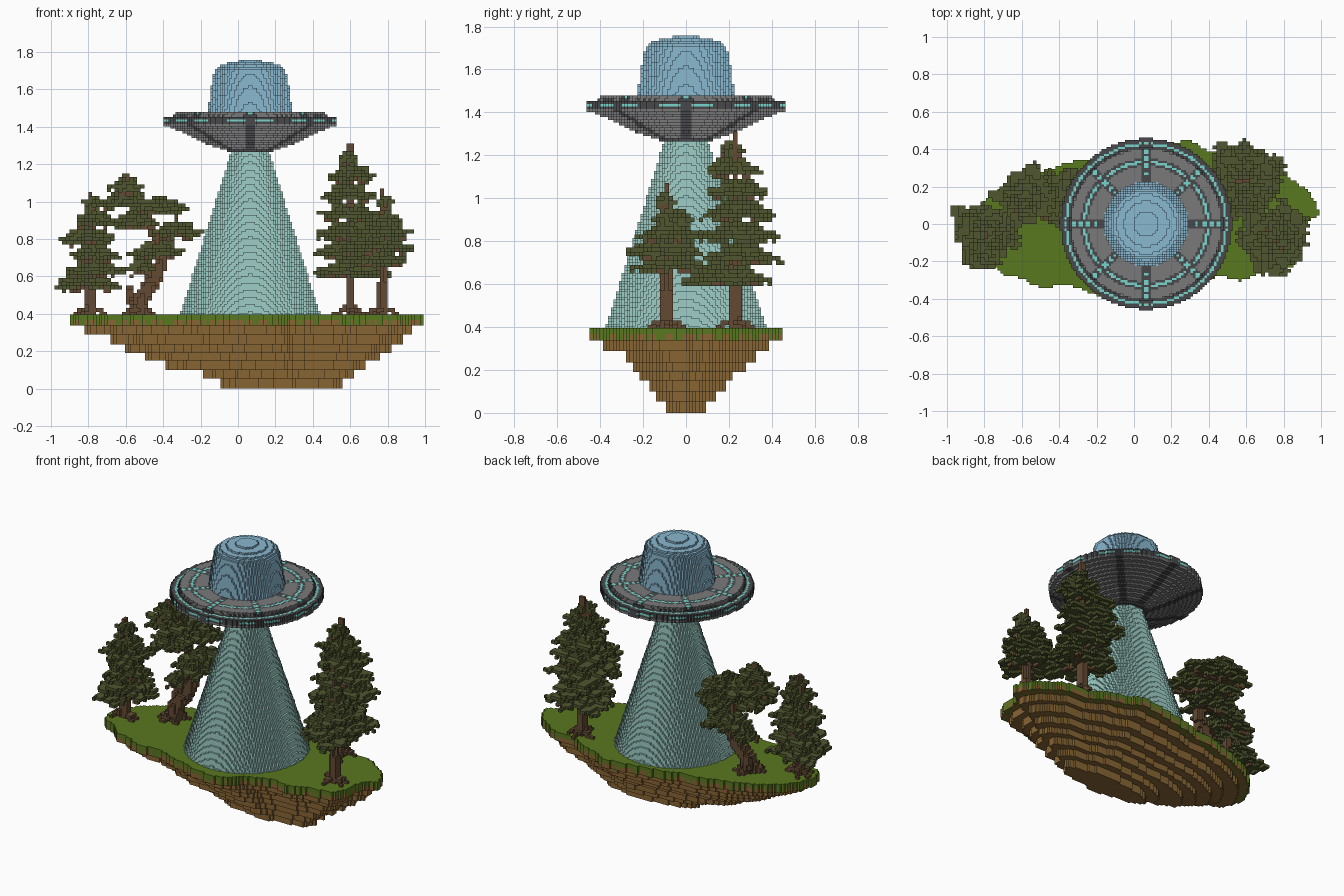
import bpy, math, random
from mathutils import Vector

if "Cube" in bpy.data.objects:
    bpy.data.objects.remove(bpy.data.objects["Cube"])

random.seed(7)


def material(name, r, g, b):
    lin = [((c / 255 + 0.055) / 1.055) ** 2.4 for c in (r, g, b)]
    m = bpy.data.materials.new(name)
    m.diffuse_color = (*lin, 1)
    m.use_nodes = True
    m.node_tree.nodes["Principled BSDF"].inputs["Base Color"].default_value = m.diffuse_color
    return m


GRASS = material("grass green", 90, 120, 32)
DIRT = material("dirt brown", 135, 101, 52)
BARK = material("bark brown", 98, 74, 50)
LEAF = material("pine green", 78, 86, 46)
BEAM = material("beam aqua", 158, 206, 198)
GLASS = material("dome blue", 138, 184, 208)
GREY = material("hull grey", 122, 122, 122)
DARK = material("hull dark grey", 72, 73, 75)
LIGHT = material("light cyan", 120, 214, 204)

SIDES = [((1, 0, 0), ((1, 0, 0), (1, 1, 0), (1, 1, 1), (1, 0, 1))),
         ((-1, 0, 0), ((0, 0, 0), (0, 0, 1), (0, 1, 1), (0, 1, 0))),
         ((0, 1, 0), ((0, 1, 0), (0, 1, 1), (1, 1, 1), (1, 1, 0))),
         ((0, -1, 0), ((0, 0, 0), (1, 0, 0), (1, 0, 1), (0, 0, 1))),
         ((0, 0, 1), ((0, 0, 1), (1, 0, 1), (1, 1, 1), (0, 1, 1))),
         ((0, 0, -1), ((0, 0, 0), (0, 1, 0), (1, 1, 0), (1, 0, 0)))]


def voxels(name, cells, mats, h, origin=(0, 0, 0), levels=None):
    """Build the outer skin of a set of cells {(i, j, k): material index}."""
    index, verts, faces, slots = {}, [], [], []
    for (i, j, k), slot in cells.items():
        for (dx, dy, dz), corners in SIDES:
            if (i + dx, j + dy, k + dz) in cells:
                continue
            face = []
            for cx, cy, cz in corners:
                key = (i + cx, j + cy, k + cz)
                if key not in index:
                    index[key] = len(verts)
                    z = levels[key[2]] if levels else origin[2] + key[2] * h
                    verts.append((origin[0] + key[0] * h, origin[1] + key[1] * h, z))
                face.append(index[key])
            faces.append(face)
            slots.append(slot)
    mesh = bpy.data.meshes.new(name)
    mesh.from_pydata(verts, [], faces)
    for m in mats:
        mesh.materials.append(m)
    mesh.polygons.foreach_set("material_index", slots)
    mesh.update()
    ob = bpy.data.objects.new(name, mesh)
    bpy.context.collection.objects.link(ob)
    return ob


def turned(name, profile, mats, rule=lambda x, y, z, r: 0, h=0.0125, cx=0.065):
    """Stepped solid of revolution from (z, radius) points."""
    z0, cells = profile[0][0], {}
    for k in range(round((profile[-1][0] - z0) / h)):
        z = z0 + (k + 0.5) * h
        for (za, ra), (zb, rb) in zip(profile, profile[1:]):
            if za <= z <= zb:
                rad = ra + (rb - ra) * (z - za) / (zb - za)
        n = int(rad / h) + 1
        for i in range(-n, n):
            for j in range(-n, n):
                x, y = (i + 0.5) * h, (j + 0.5) * h
                r = math.hypot(x, y)
                if r <= rad:
                    cells[i, j, k] = rule(x, y, z, r)
    return voxels(name, cells, mats, h, (cx, 0, z0))


# Saucer: grey hull, dark ribs and rings, cyan lights
def hull_colour(x, y, z, r):
    a = (math.atan2(y, x) + math.pi / 8) % (math.pi / 4) - math.pi / 8
    d = abs(r * math.sin(a))
    if z < 1.41:
        return 1 if d < 0.025 or r < 0.13 else 0
    if d < 0.025:
        return 2 if d < 0.0125 and int(r / 0.02) % 2 and r > 0.235 else 1
    if r > 0.44 and 1.422 < z < 1.437 and abs(a) < 0.27:
        return 2
    if 0.31 < r < 0.35:
        return 2 if 0.322 < r < 0.336 else 1
    if r > 0.405:
        return 2 if 0.42 < r < 0.433 else 1
    return 0


turned("saucer_hull", [(1.265, .107), (1.30, .21), (1.33, .285), (1.372, .37), (1.408, .458),
                       (1.452, .458), (1.453, .41), (1.4775, .40)], [GREY, DARK, LIGHT], hull_colour)
turned("saucer_dome", [(1.47, .227), (1.55, .216), (1.62, .206), (1.705, .19), (1.725, .165),
                       (1.742, .11), (1.757, .04)], [GLASS])
turned("light_beam", [(0.39, .375), (1.27, .1)], [BEAM])

# Island: wavy outline shrinking downwards in terraces
OUTLINE = [(-.91, -.06), (-.85, -.15), (-.77, -.21), (-.68, -.28), (-.55, -.32), (-.4, -.33),
           (-.2, -.37), (-.02, -.43), (.1, -.46), (.22, -.41), (.3, -.33), (.42, -.29),
           (.57, -.3), (.7, -.25), (.85, -.23), (.9, -.12), (.92, 0), (.99, .05), (.97, .13),
           (.86, .22), (.8, .27), (.65, .3), (.4, .39), (.28, .45), (.1, .42), (-.1, .38),
           (-.3, .33), (-.5, .29), (-.66, .22), (-.8, .12), (-.87, .03)]
LEVELS = [0, .053, .1, .15, .19, .235, .289, .337, .367, .395]
EXTENTS = [(-.095, .555, -.095, .10), (-.195, .615, -.14, .145), (-.39, .69, -.18, .185),
           (-.5, .76, -.22, .22), (-.605, .82, -.25, .275), (-.69, .88, -.29, .33),
           (-.83, .93, -.40, .39), (-.91, .99, -.46, .45), (-.91, .99, -.46, .45)]


def inside(x, y):
    hit = False
    for (xa, ya), (xb, yb) in zip(OUTLINE, OUTLINE[1:] + OUTLINE[:1]):
        if (ya > y) != (yb > y) and x < xa + (xb - xa) * (y - ya) / (yb - ya):
            hit = not hit
    return hit


H, land = 0.0155, {}
for k, (x0, x1, y0, y1) in enumerate(EXTENTS):
    for i in range(int(x0 / H) - 1, int(x1 / H) + 2):
        for j in range(int(y0 / H) - 1, int(y1 / H) + 2):
            u = ((i + .5) * H - x0) / (x1 - x0) * 1.90 - .91
            v = ((j + .5) * H - y0) / (y1 - y0) * .91 - .46
            wave = 0.012 * math.sin(23 * u) * math.cos(19 * v)
            if inside(u + wave, v + wave):
                land[i, j, k] = 1 if k == 8 or (k == 7 and random.random() < 0.35) else 0
voxels("floating_island", land, [DIRT, GRASS], H, levels=LEVELS)

# Trees
T = 0.02
GROUND = 0.39


def limb(cells, path, r0, r1):
    """Tapered round limb along a path of points."""
    total = len(path) - 1
    for s in range(total):
        a, b = Vector(path[s]), Vector(path[s + 1])
        steps = max(2, int((b - a).length / (T * 0.6)))
        for q in range(steps + 1):
            p = a.lerp(b, q / steps)
            rad = r0 + (r1 - r0) * (s + q / steps) / total
            c = [math.floor(v / T) for v in p]
            n = int(rad / T) + 1
            for i in range(-n, n + 1):
                for j in range(-n, n + 1):
                    for k in range(-n, n + 1):
                        cell = (c[0] + i, c[1] + j, c[2] + k)
                        mid = Vector([(w + .5) * T for w in cell])
                        if (mid - p).length <= max(rad, T * .6) and cell[2] >= 0:
                            cells[cell] = 0


def pad(cells, x, y, z, rad):
    """Flat ragged pad of needles drooping at its rim."""
    f1, f2 = random.uniform(0, 6.3), random.uniform(0, 6.3)
    n = int(rad / T) + 2
    ci, cj = math.floor(x / T), math.floor(y / T)
    for i in range(-n, n + 1):
        for j in range(-n, n + 1):
            r, a = math.hypot(i, j) * T, math.atan2(j, i)
            edge = rad * (0.84 + 0.13 * math.sin(3 * a + f1) + 0.09 * math.sin(7 * a + f2))
            if r > edge or (r > edge - T and random.random() < 0.3):
                continue
            k = math.floor((z - 0.22 * r + 0.012 * math.sin(5 * a + f2)) / T)
            for t in range(-1 if r < 0.75 * edge else 0, 1 if r > 0.6 * edge else 2):
                cells[ci + i, cj + j, k + t] = 0


def tree(name, path, radius, pads):
    wood, leaves = {}, {}
    base = Vector(path[0])
    limb(wood, path, radius, 0.012)
    for n in range(5):                       # roots
        a = n * 1.257 + random.random()
        tip = base + Vector((math.cos(a) * .085, math.sin(a) * .085, 0.01))
        limb(wood, [base + Vector((0, 0, .05)), tip], radius * .7, .012)
    for x, y, z, rad in pads:
        pad(leaves, x, y, z, rad)
        core = min(path, key=lambda p: abs(p[2] - z + .06) + math.hypot(p[0] - x, p[1] - y))
        limb(wood, [core, (x, y, z - T)], .015, .01)
        for n in range(3):                   # branches under the pad
            a = n * 2.1 + rad * 40
            limb(wood, [(x, y, z - .04), (x + math.cos(a) * rad * .6,
                                          y + math.sin(a) * rad * .6, z - .04 - rad * .12)], .012, .01)
    tx, ty, tz = path[-1]
    limb(leaves, [(tx, ty, tz - .08), (tx, ty, tz - .01)], .03, .008)   # pointed tip
    voxels(name + "_trunk", wood, [BARK], T, (0, 0, GROUND))
    voxels(name + "_needles", leaves, [LEAF], T, (0, 0, GROUND))


def pine(name, x, y, top, tiers):
    """Straight pine; tier heights are above the model base."""
    top -= GROUND
    path = [(x, y, top * s / 6) for s in range(7)]
    pads = []
    for z, rad in tiers:
        a = random.uniform(0, 6.3)
        pads.append((x + .02 * math.cos(a), y + .02 * math.sin(a), z - GROUND, rad))
    tree(name, path, 0.03, pads)


pine("tall_right_pine", .6, .23, 1.31, [(1.24, .07), (1.16, .14), (1.06, .17), (.96, .19),
                                        (.86, .22), (.76, .2), (.66, .23)])
pine("short_right_pine", .775, -.09, 1.06, [(1.0, .06), (.92, .12), (.86, .17), (.79, .21), (.72, .2)])
pine("left_pine", -.79, -.06, 1.04, [(1.0, .07), (.92, .12), (.83, .17), (.74, .15),
                                     (.66, .18), (.59, .205)])

# Crooked leaning pine with off-centre pads
tree("crooked_pine",
     [(-.53, .08, 0), (-.52, .09, .09), (-.45, .11, .19), (-.41, .12, .28), (-.43, .13, .40),
      (-.48, .13, .52), (-.56, .13, .64), (-.6, .13, .76)], 0.05,
     [(-.6, .13, .70, .11), (-.6, .15, .63, .18), (-.42, .14, .60, .17), (-.58, .1, .52, .15),
      (-.34, .12, .47, .15), (-.44, .16, .37, .17), (-.52, .1, .27, .09)])
stub = {}
limb(stub, [(-.53, .1, .03), (-.57, .17, .08), (-.58, .19, .14)], .03, .02)
voxels("broken_stub", stub, [BARK], T, (0, 0, GROUND))
